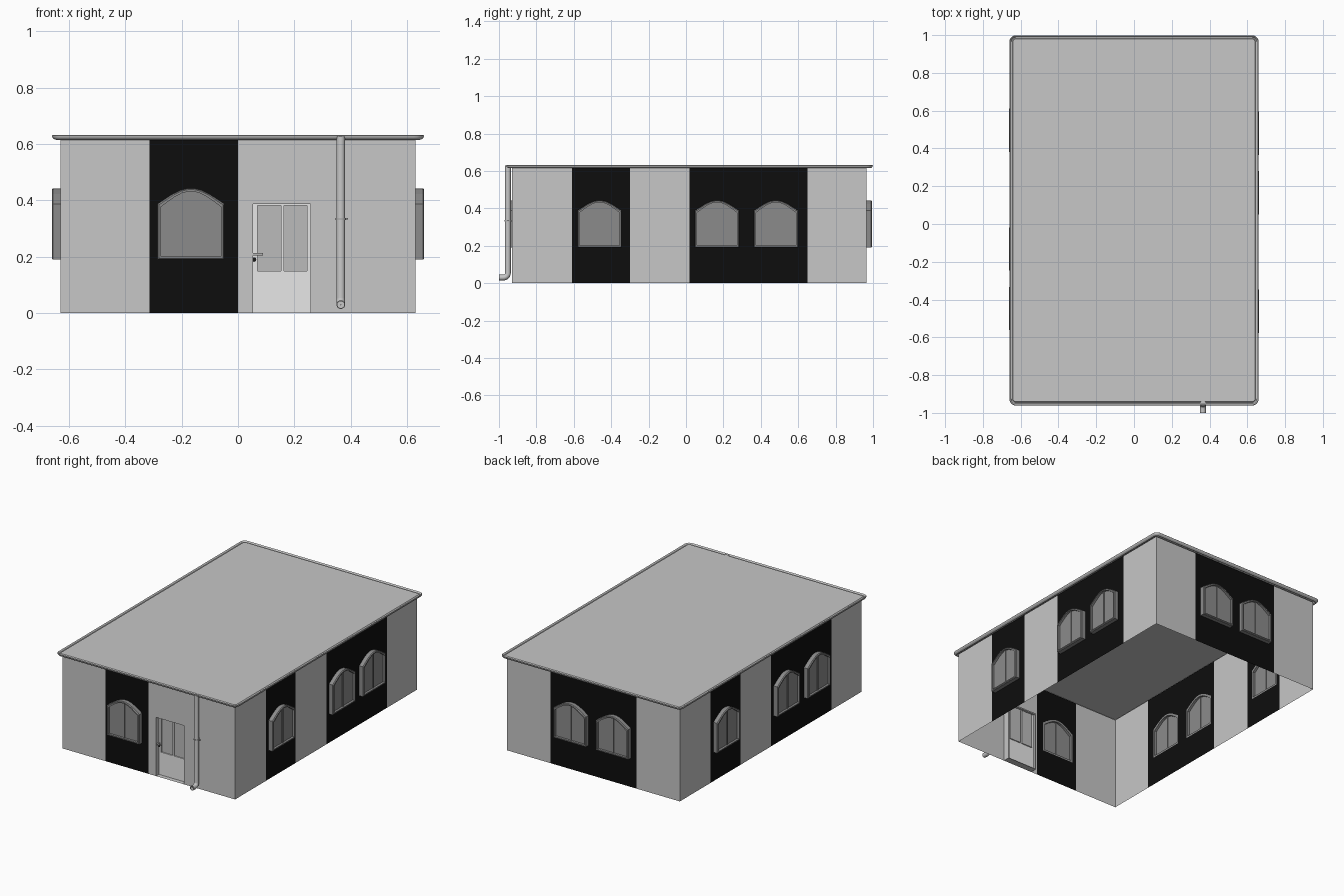
import bpy, bmesh
from math import sin, cos, pi, radians
from mathutils import Matrix, Vector

old = bpy.data.objects.get("Cube")
if old:
    bpy.data.objects.remove(old)


def material(name, value):
    m = bpy.data.materials.new(name)
    m.use_nodes = True
    col = (value, value, value, 1)
    m.diffuse_color = col
    m.node_tree.nodes["Principled BSDF"].inputs["Base Color"].default_value = col
    return m


GREY = material("plaster grey", 0.57)
BLACK = material("panel black", 0.004)
WINDOW = material("window grey", 0.26)
DOOR = material("door white", 0.8)
PANE = material("door pane grey", 0.5)
METAL = material("gutter grey", 0.45)
DARK = material("lock black", 0.01)

HX, HY, CY, H = 0.63, 0.947, 0.017, 0.62      # half sizes, centre and height of the walls


def finish(name, bm, mat, matrix=Matrix(), smooth=False):
    me = bpy.data.meshes.new(name)
    bm.to_mesh(me)
    bm.free()
    me.transform(matrix)
    me.materials.append(mat)
    if smooth:
        me.polygons.foreach_set("use_smooth", [True] * len(me.polygons))
        me.set_sharp_from_angle(angle=radians(35))
    ob = bpy.data.objects.new(name, me)
    bpy.context.scene.collection.objects.link(ob)
    return ob


def sheet(name, loops, mat, matrix=Matrix(), normal=(0, -1, 0)):
    """Flat face bounded by the first loop, with the other loops as holes."""
    bm = bmesh.new()
    for loop in loops:
        vs = [bm.verts.new(p) for p in loop]
        for i, v in enumerate(vs):
            bm.edges.new((vs[i - 1], v))
    bmesh.ops.triangle_fill(bm, use_beauty=True, use_dissolve=False,
                            edges=bm.edges[:], normal=normal)
    for f in bm.faces:
        f.normal_update()
        if f.normal.dot(Vector(normal)) < 0:
            f.normal_flip()
    return finish(name, bm, mat, matrix)


def loft(name, loops, mat, matrix=Matrix(), wrap=False, smooth=False):
    """Skin a row of closed loops; wrap joins the last to the first."""
    bm = bmesh.new()
    rings = [[bm.verts.new(p) for p in loop] for loop in loops]
    pairs = list(zip(rings, rings[1:]))
    if wrap:
        pairs.append((rings[-1], rings[0]))
    for a, b in pairs:
        for i in range(len(a)):
            bm.faces.new((a[i - 1], a[i], b[i], b[i - 1]))
    bmesh.ops.recalc_face_normals(bm, faces=bm.faces[:])
    return finish(name, bm, mat, matrix, smooth)


def box(name, lo, hi, mat, matrix=Matrix()):
    bm = bmesh.new()
    bmesh.ops.create_cube(bm, size=1)
    lo, hi = Vector(lo), Vector(hi)
    for v in bm.verts:
        v.co = Vector(l + (h - l) * (c + 0.5) for l, h, c in zip(lo, hi, v.co))
    return finish(name, bm, mat, matrix)


def rect(u0, u1, z0, z1, y=0):
    return [(u0, y, z0), (u1, y, z0), (u1, y, z1), (u0, y, z1)]


def arch(u, y=0, inset=0):
    """Window outline with a soft pointed top."""
    w = 0.118 - inset
    half = [(1, 0.388), (0.8, 0.404), (0.55, 0.423), (0.3, 0.437), (0.12, 0.442)]
    right = [(w, 0.19 + inset)] + [(w * f, z - inset) for f, z in half]
    left = [(-x, z) for x, z in reversed(right)]
    return [(u + x, y, z) for x, z in right + [(0, 0.443 - inset)] + left]


def window(name, u, mx):
    loops = [arch(u, 0), arch(u, -0.026), arch(u, -0.031, 0.004),
             arch(u, -0.031, 0.011), arch(u, 0, 0.011)]
    loft(name + "_frame", loops, WINDOW, mx, wrap=True)
    sheet(name + "_glass", [arch(u, -0.016, 0.011)], WINDOW, mx)
    box(name + "_mullion", (u - 0.005, -0.021, 0.2), (u + 0.005, -0.012, 0.432), WINDOW, mx)


def wall(name, angle, dist, half, bands):
    """Row of panels; each band is start, end and its window centres."""
    mx = (Matrix.Translation((0, CY, 0)) @ Matrix.Rotation(radians(angle), 4, "Z")
          @ Matrix.Translation((0, -dist, 0)))
    edge = -half
    for n, (u0, u1, centres) in enumerate(bands):
        sheet(f"{name}_plaster_{n}", [rect(edge, u0, 0, H)], GREY, mx)
        sheet(f"{name}_dark_panel_{n}", [rect(u0, u1, 0, H)] + [arch(c) for c in centres],
              BLACK, mx)
        for k, c in enumerate(centres):
            window(f"{name}_window_{n}_{k}", c, mx)
        edge = u1
    return mx, edge


# Walls: the two long sides are the same, turned half round
side = [(-0.627, -0.317, [-0.479]), (0.003, 0.633, [0.149, 0.464])]
for name, angle in (("left_wall", 90), ("right_wall", 270)):
    mx, edge = wall(name, angle, HX, HY, side)
    sheet(name + "_plaster_end", [rect(edge, HY, 0, H)], GREY, mx)
mx, edge = wall("back_wall", 180, HY, HX, [(-0.315, 0.315, [-0.155, 0.155])])
sheet("back_wall_plaster_end", [rect(edge, HX, 0, H)], GREY, mx)
front, edge = wall("front_wall", 0, HY, HX, [(-0.315, 0, [-0.167])])

# Front wall around the doorway
D0, D1, DT = 0.045, 0.265, 0.395
sheet("front_wall_plaster_end", [[(0, 0, 0), (D0, 0, 0), (D0, 0, DT), (D1, 0, DT), (D1, 0, 0),
                                  (HX, 0, 0), (HX, 0, H), (0, 0, H)]], GREY, front)

# Door set back in its frame, with two tall panes
loft("door_frame", [rect(D0, D1, 0, DT), rect(D0, D1, 0, DT, 0.045),
                    rect(D0 + 0.008, D1 - 0.008, 0, DT - 0.008, 0.045),
                    rect(D0 + 0.008, D1 - 0.008, 0, DT - 0.008)], GREY, front, wrap=True)
panes = [(0.07, 0.152), (0.163, 0.245)]
sheet("door_leaf", [rect(D0, D1, 0, DT, 0.03)]
      + [rect(a, b, 0.15, 0.382, 0.03) for a, b in panes], DOOR, front)
for n, (a, b) in enumerate(panes):
    sheet(f"door_pane_{n}", [rect(a, b, 0.15, 0.382, 0.037)], PANE, front)
    loft(f"door_pane_reveal_{n}", [rect(a, b, 0.15, 0.382, 0.03),
                                   rect(a, b, 0.15, 0.382, 0.037)], DOOR, front)
box("door_handle_stem", (0.053, 0.008, 0.205), (0.061, 0.03, 0.213), METAL, front)
box("door_handle_lever", (0.053, 0.004, 0.205), (0.088, 0.01, 0.213), METAL, front)
sheet("door_lock", [[(0.057 + 0.008 * cos(t * pi / 6), 0.027, 0.19 + 0.008 * sin(t * pi / 6))
                     for t in range(12)]], DARK, front)


def eaves(d, z):
    """Rounded rectangle of the roof edge, d inside the outermost line."""
    r, pts = 0.035 - d, []
    for q, (sx, sy) in enumerate(((1, 1), (-1, 1), (-1, -1), (1, -1))):
        for k in range(6):
            t = (q + k / 5) * pi / 2
            pts.append((sx * 0.625 + r * cos(t), 0.019 + sy * 0.945 + r * sin(t), z))
    return pts


# Flat roof and the gutter around it
sheet("roof", [eaves(0.02, 0.629)], GREY, normal=(0, 0, 1))
gutter = [(0.021, 0.629), (0.022, 0.62), (0.015, 0.615), (0.006, 0.618), (0.001, 0.624),
          (0, 0.63), (0.003, 0.633), (0.007, 0.63), (0.01, 0.624), (0.016, 0.622)]
loft("gutter", [eaves(d, z) for d, z in gutter], GREY, wrap=True, smooth=True)

# Downpipe with a bent foot
PX, PY, BEND = 0.365, -0.952, 0.025


def pipe_ring(y, z, a, r):
    return [(PX + r * cos(t * pi / 8), y + r * sin(t * pi / 8) * cos(a),
             z - r * sin(t * pi / 8) * sin(a)) for t in range(16)]


path = [(PY, 0.628, 0)]
for k in range(7):
    a = k * pi / 12
    path.append((PY - BEND + BEND * cos(a), 0.03 + BEND - BEND * sin(a), a))
path.append((-1.0, 0.03, pi / 2))
rings = [pipe_ring(PY, 0.628, 0, 0.001)] + [pipe_ring(*p, 0.0155) for p in path]
rings += [pipe_ring(-1.0, 0.03, pi / 2, 0.012), pipe_ring(-0.98, 0.03, pi / 2, 0.012),
          pipe_ring(-0.98, 0.03, pi / 2, 0.001)]
loft("downpipe", rings, GREY, smooth=True)
loft("pipe_clamp", [pipe_ring(PY, z, 0, r) for z, r in
                    ((0.331, 0.015), (0.331, 0.018), (0.338, 0.018), (0.338, 0.015))],
     METAL, smooth=True)
box("pipe_clamp_bolt", (PX + 0.015, PY - 0.003, 0.332), (PX + 0.026, PY + 0.003, 0.337), METAL)
box("pipe_bracket", (PX - 0.004, PY + 0.015, 0.331), (PX + 0.004, -0.93, 0.338), METAL)
